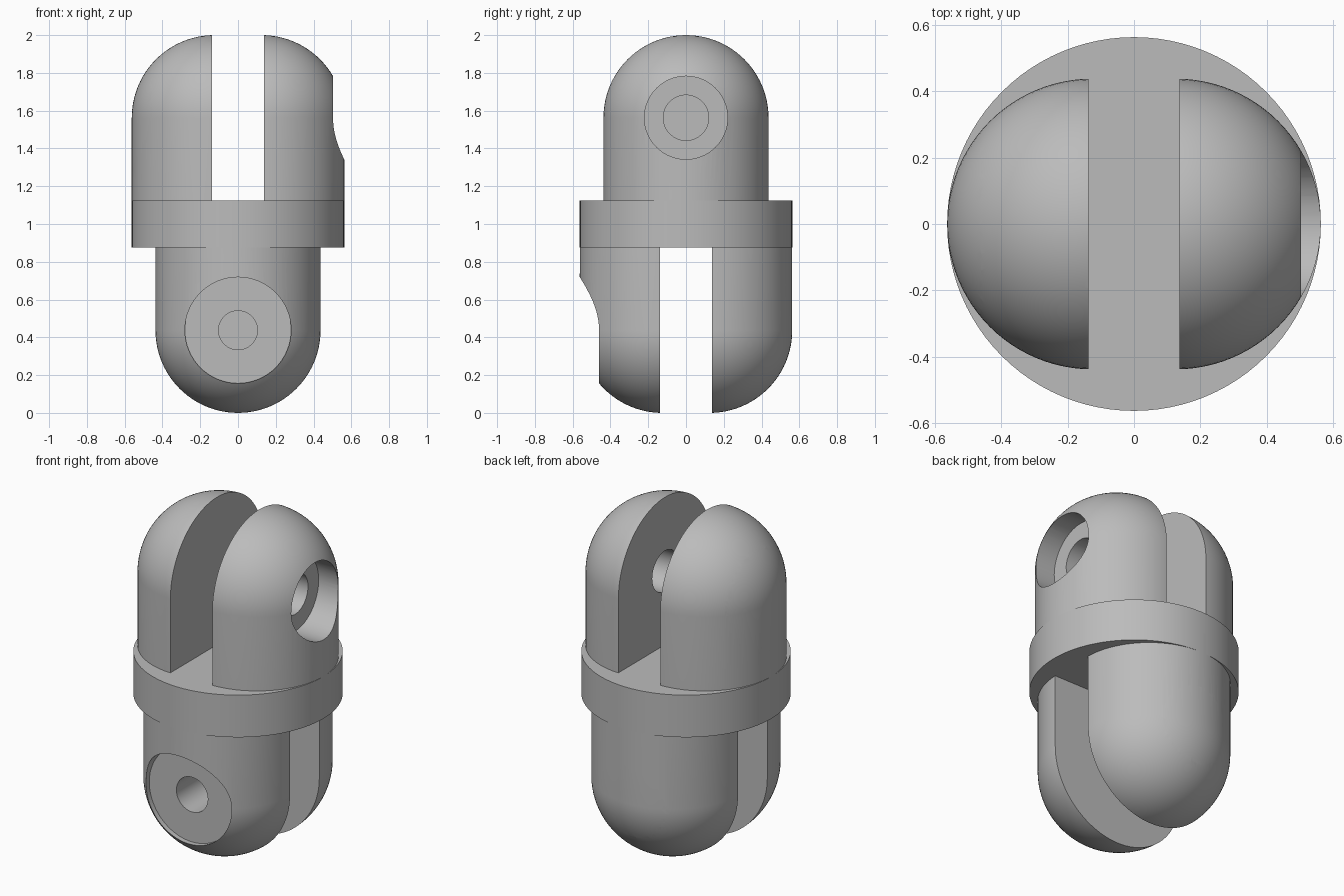
import bpy, bmesh, math
from mathutils import Matrix, Vector

R, OFF, SLOT = 0.4375, 0.125, 0.1375   # arm radius, arm axis offset, half slot
PIN = 0.5625                           # pin height above the middle of the joint

cube = bpy.data.objects.get("Cube")
if cube:
    bpy.data.objects.remove(cube, do_unlink=True)

grey = bpy.data.materials.new("plain_grey")
grey.use_nodes = True
tone = (0.5, 0.5, 0.5, 1)
grey.diffuse_color = tone
grey.node_tree.nodes["Principled BSDF"].inputs["Base Color"].default_value = tone


def revolve(profile, steps):
    """Closed solid from (radius, height) points spun about z."""
    bm = bmesh.new()
    verts = [bm.verts.new((r, 0, h)) for r, h in profile]
    edges = [bm.edges.new(pair) for pair in zip(verts, verts[1:])]
    bmesh.ops.spin(bm, geom=verts + edges, cent=(0, 0, 0), axis=(0, 0, 1),
                   angle=math.tau, steps=steps, use_duplicate=False)
    bmesh.ops.remove_doubles(bm, verts=bm.verts, dist=1e-5)
    bmesh.ops.recalc_face_normals(bm, faces=bm.faces)
    return bm


def make(name, bm):
    mesh = bpy.data.meshes.new(name)
    bm.to_mesh(mesh)
    bm.free()
    mesh.materials.append(grey)
    obj = bpy.data.objects.new(name, mesh)
    bpy.context.collection.objects.link(obj)
    return obj


def smooth(obj):
    bpy.ops.object.select_all(action="DESELECT")
    obj.select_set(True)
    bpy.context.view_layer.objects.active = obj
    bpy.ops.object.shade_smooth_by_angle(angle=math.radians(25))


def make_arm(name, side, hole, bore, floor, place):
    # Round-ended post, cut flat on the slot side
    dome = [(R * math.cos(a), PIN + R * math.sin(a))
            for a in (math.pi / 2 * i / 24 for i in range(24))]
    bm = revolve([(0, 0), (R, 0)] + dome + [(0, PIN + R)], 96)
    bmesh.ops.translate(bm, verts=bm.verts, vec=(OFF, 0, 0))
    cut = bmesh.ops.bisect_plane(bm, geom=bm.verts[:] + bm.edges[:] + bm.faces[:],
                                 plane_co=(SLOT, 0, 0), plane_no=(1, 0, 0), clear_inner=True)
    rim = [e for e in cut["geom_cut"] if isinstance(e, bmesh.types.BMEdge)]
    bmesh.ops.contextual_create(bm, geom=rim)
    turn = Matrix.Rotation(0 if side > 0 else math.pi, 4, "Z")
    bm.transform(place @ turn)
    bmesh.ops.recalc_face_normals(bm, faces=bm.faces)
    arm = make(name, bm)

    # Stepped pin hole
    bm = revolve([(0, 0), (hole, 0), (hole, floor), (bore, floor), (bore, 1), (0, 1)], 64)
    along_x = Matrix.Translation((0, 0, PIN)) @ Matrix.Rotation(math.pi / 2, 4, "Y")
    bm.transform(place @ turn @ along_x)
    bmesh.ops.recalc_face_normals(bm, faces=bm.faces)
    cutter = make(name + "_cutter", bm)
    mod = arm.modifiers.new("pin_hole", "BOOLEAN")
    mod.operation, mod.solver, mod.object = "DIFFERENCE", "EXACT", cutter
    bpy.ops.object.select_all(action="DESELECT")
    arm.select_set(True)
    bpy.context.view_layer.objects.active = arm
    bpy.ops.object.modifier_apply(modifier=mod.name)
    bpy.data.objects.remove(cutter, do_unlink=True)
    smooth(arm)


# Two crossed forks, the lower one flipped and turned a quarter
middle = Matrix.Translation((0, 0, 1))
flip = Matrix.Rotation(math.pi, 4, Vector((1, 1, 0)))
for fork, place in (("upper", middle), ("lower", middle @ flip)):
    make_arm(fork + "_nut_arm", 1, 0.12, 0.22, 0.375, place)
    make_arm(fork + "_head_arm", -1, 0.103, 0.281, 0.43, place)

# Collar between the forks
bm = revolve([(0, 0.875), (0.5625, 0.875), (0.5625, 1.125), (0, 1.125)], 96)
smooth(make("collar", bm))
